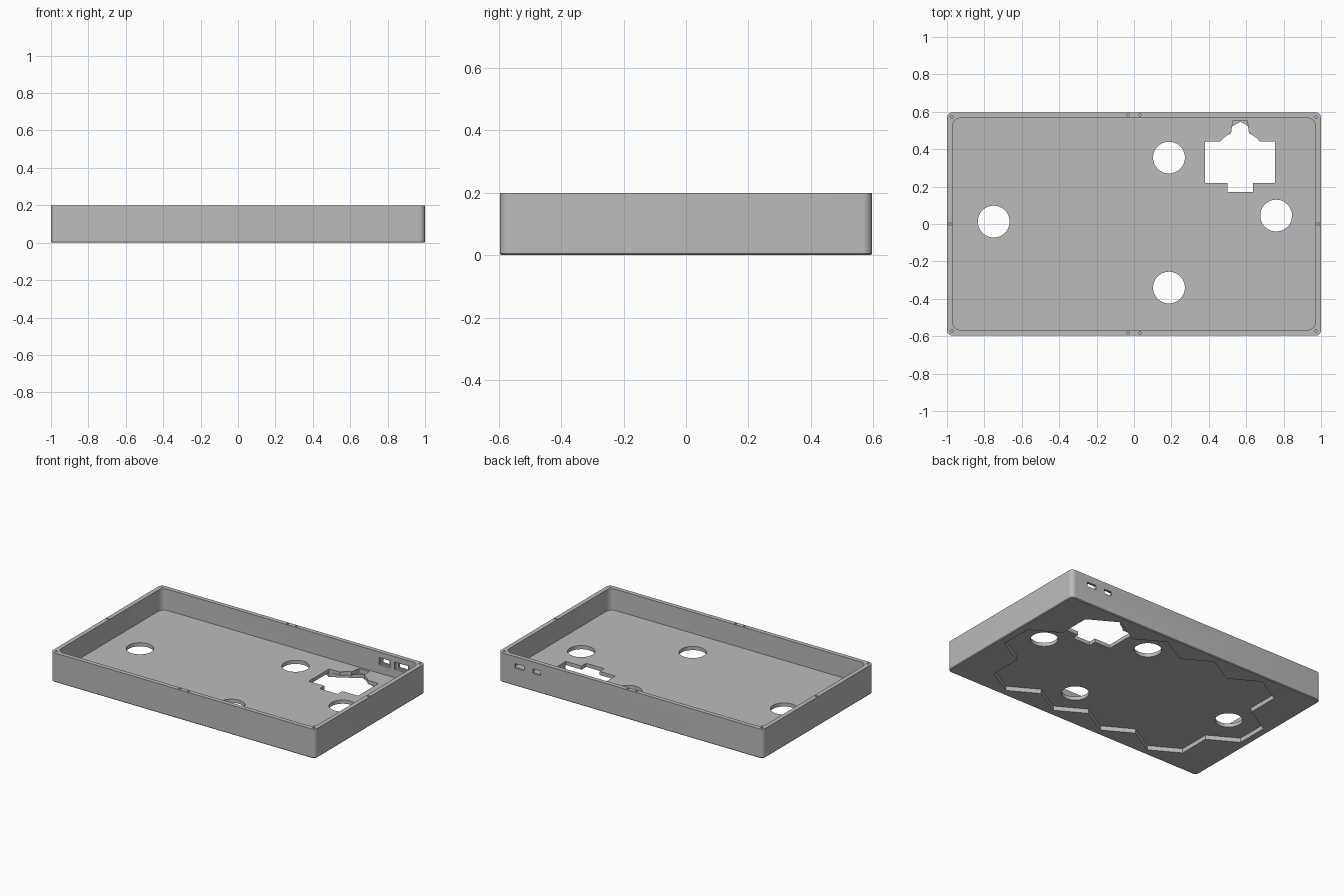
import bpy
import bmesh
from math import cos, sin, pi, sqrt, radians

cube = bpy.data.objects.get("Cube")
if cube:
    bpy.data.objects.remove(cube, do_unlink=True)

grey = bpy.data.materials.new("plain grey")
grey.use_nodes = True
grey.diffuse_color = (0.5, 0.5, 0.5, 1)
grey.node_tree.nodes["Principled BSDF"].inputs["Base Color"].default_value = (0.5, 0.5, 0.5, 1)


def loft(name, rings):
    """Closed solid through (outline, height) rings."""
    bm = bmesh.new()
    loops = [[bm.verts.new((x, y, z)) for x, y in outline] for outline, z in rings]
    n = len(loops[0])
    for low, high in zip(loops, loops[1:]):
        for i in range(n):
            j = (i + 1) % n
            bm.faces.new((low[i], low[j], high[j], high[i]))
    bm.faces.new(loops[0][::-1])
    bm.faces.new(loops[-1])
    bmesh.ops.recalc_face_normals(bm, faces=bm.faces)
    mesh = bpy.data.meshes.new(name)
    bm.to_mesh(mesh)
    bm.free()
    mesh.materials.append(grey)
    obj = bpy.data.objects.new(name, mesh)
    bpy.context.collection.objects.link(obj)
    return obj


def circle(cx, cy, r, n):
    return [(cx + r * cos(2 * pi * i / n), cy + r * sin(2 * pi * i / n)) for i in range(n)]


def rounded(hx, hy, r, steps=8):
    points = []
    for q, (sx, sy) in enumerate(((1, 1), (-1, 1), (-1, -1), (1, -1))):
        for i in range(steps + 1):
            a = (q + i / steps) * pi / 2
            points.append((sx * (hx - r) + r * cos(a), sy * (hy - r) + r * sin(a)))
    return points


def box(x0, x1, y0, y1):
    return [(x0, y0), (x1, y0), (x1, y1), (x0, y1)]


def cut(body, outline, z0, z1):
    cutter = loft("cutter", [(outline, z0), (outline, z1)])
    cutter.hide_render = True
    mod = body.modifiers.new("cut", "BOOLEAN")
    mod.operation = "DIFFERENCE"
    mod.solver = "EXACT"
    mod.object = cutter
    bpy.context.view_layer.objects.active = body
    bpy.ops.object.modifier_apply(modifier=mod.name)
    bpy.data.objects.remove(cutter, do_unlink=True)


# Outer shell with a fine chamfer under the edge
HX, HY, H = 1.0, 0.597, 0.2
FLOOR, RECESS = 0.055, 0.03
tray = loft("tray", [
    (rounded(HX - 0.005, HY - 0.005, 0.025), 0),
    (rounded(HX, HY, 0.03), 0.005),
    (rounded(HX, HY, 0.03), H),
])

# Open interior
cut(tray, rounded(HX - 0.03, HY - 0.03, 0.045), FLOOR, 0.3)

# Underside recess: outline of hexagons in rows of four, five and four
r = 0.219
w = r * sqrt(3)
half = [(k * w / 2, -r * (2.5 if k % 2 else 2)) for k in range(-4, 5)]
half += [(2 * w, -r), (2.5 * w, -r / 2), (2.5 * w, r / 2), (2 * w, r)]
cut(tray, half + [(-x, -y) for x, y in half], -0.1, RECESS)

# Round floor holes
for x, y in ((-0.75, 0.013), (0.187, 0.355), (0.187, -0.34), (0.76, 0.045)):
    cut(tray, circle(x, y, 0.085, 48), 0.02, 0.1)

# Shaped floor opening: block, tab below, arched shoulder and tab above
cx = 0.567
side = [(0.068, 0.17), (0.068, 0.22), (0.187, 0.22), (0.187, 0.44)]
for i in range(7):
    a = radians(37 + i * 5.3)
    side.append((0.133 * cos(a), 0.36 + 0.133 * sin(a)))
side.append((0.038, 0.553))
cut(tray, [(cx + x, y) for x, y in side] + [(cx - x, y) for x, y in side[::-1]], 0.024, 0.1)

# Port slots through the back wall, with wider pockets inside
for x, slot, pocket in ((0.84, 0.035, 0.055), (0.71, 0.028, 0.042)):
    cut(tray, box(x - slot, x + slot, 0.53, 0.65), 0.122, 0.152)
    cut(tray, box(x - pocket, x + pocket, 0.53, 0.583), 0.112, 0.162)

# Small fastening holes in the rim
rim = [(sx * x, sy * y) for x, y in ((0.974, 0.572), (0.032, 0.583))
       for sx in (-1, 1) for sy in (-1, 1)]
for x, y in rim + [(-0.985, 0), (0.985, 0)]:
    cut(tray, circle(x, y, 0.007, 12), 0.16, 0.25)

bpy.ops.object.select_all(action="DESELECT")
tray.select_set(True)
bpy.context.view_layer.objects.active = tray
bpy.ops.object.shade_smooth_by_angle(angle=radians(30))
